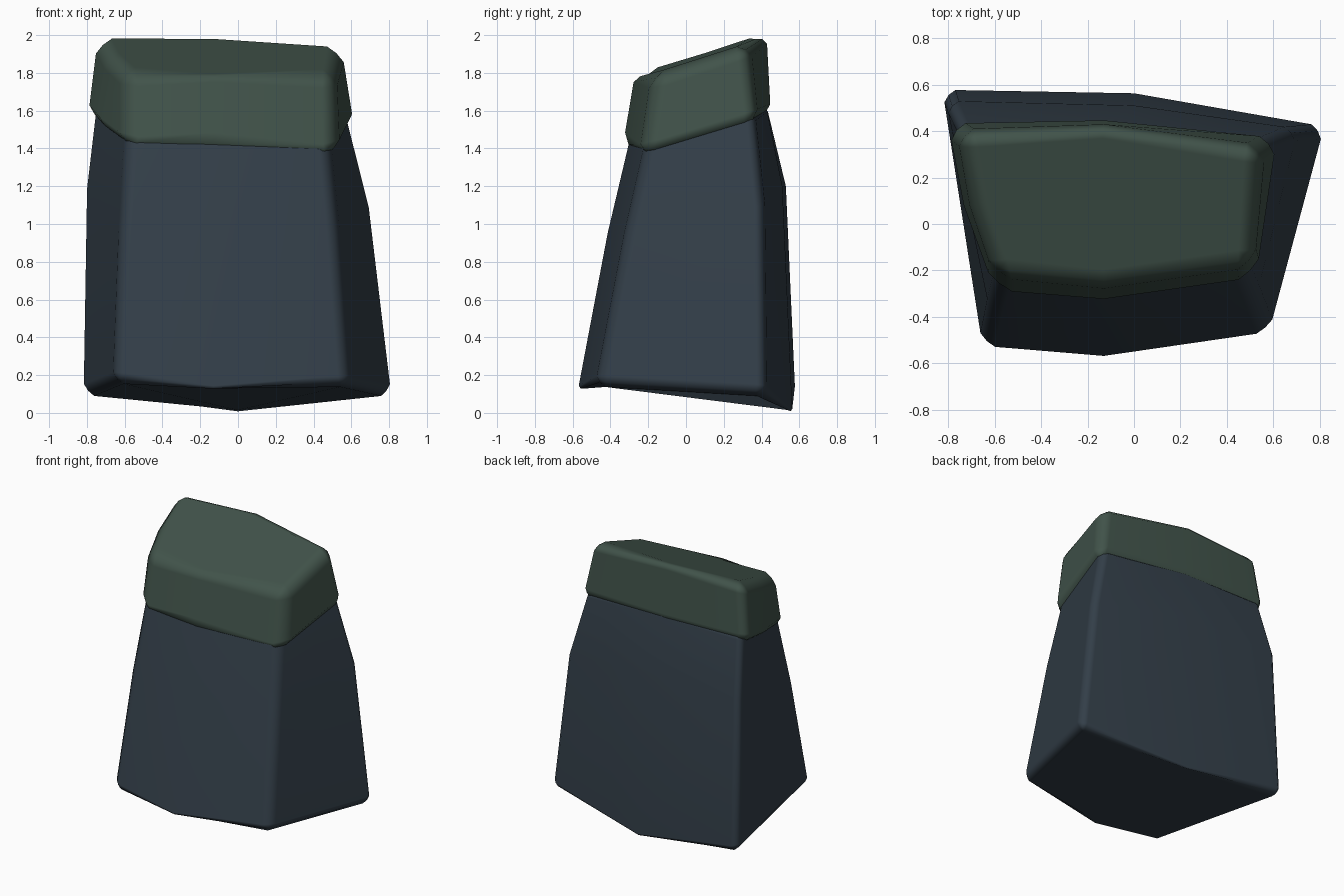
import bpy, bmesh

if "Cube" in bpy.data.objects:
    bpy.data.objects.remove(bpy.data.objects["Cube"])


def material(name, rgb):
    m = bpy.data.materials.new(name)
    m.diffuse_color = (*rgb, 1)
    m.use_nodes = True
    m.node_tree.nodes["Principled BSDF"].inputs["Base Color"].default_value = m.diffuse_color
    return m


def loft(name, rings, mat, bevel):
    """Closed solid through rings of points, with softened edges."""
    bm = bmesh.new()
    rows = [[bm.verts.new(p) for p in r] for r in rings]
    n = len(rows[0])
    for a, b in zip(rows, rows[1:]):
        for i in range(n):
            j = (i + 1) % n
            bm.faces.new((a[i], a[j], b[j], b[i]))
    bm.faces.new(rows[0][::-1])
    bm.faces.new(rows[-1])
    bmesh.ops.recalc_face_normals(bm, faces=bm.faces)
    me = bpy.data.meshes.new(name)
    bm.to_mesh(me)
    bm.free()
    ob = bpy.data.objects.new(name, me)
    bpy.context.collection.objects.link(ob)
    me.materials.append(mat)
    me.polygons.foreach_set("use_smooth", [True] * len(me.polygons))
    mod = ob.modifiers.new("soft_edges", "BEVEL")
    mod.width = bevel
    mod.segments = 2
    mod.profile = 0.35
    mod.limit_method = "ANGLE"
    mod.angle_limit = 0.5
    mod.harden_normals = True
    return ob


stone = material("slate stone", (0.033, 0.049, 0.066))
moss = material("dark moss", (0.053, 0.087, 0.069))

# Stone block: rings run front-left, front-middle, front-right, back-right, back-middle, back-left
loft("rock_body", [
    [(-.655, -.535, .165), (-.13, -.578, .09), (.585, -.475, .145),
     (.825, .42, .095), (0, .565, -.035), (-.825, .58, .095)],
    [(-.62, -.38, .95), (-.13, -.415, .95), (.525, -.32, .95),
     (.705, .41, 1.1), (0, .51, 1.2), (-.81, .53, 1.2)],
    [(-.585, -.25, 1.5), (-.13, -.285, 1.5), (.475, -.195, 1.5),
     (.575, .36, 1.6), (-.1, .42, 1.65), (-.76, .42, 1.65)],
], stone, .055)

# Moss cap: same order, with one extra point on the left side
loft("moss_cap", [
    [(-.60, -.30, 1.385), (-.13, -.335, 1.41), (.525, -.24, 1.34),
     (.63, .38, 1.53), (-.13, .45, 1.56), (-.81, .44, 1.57), (-.74, .08, 1.49)],
    [(-.60, -.215, 1.80), (-.13, -.265, 1.825), (.52, -.175, 1.79),
     (.55, .33, 1.955), (.28, .385, 2.0), (-.48, .42, 2.02), (-.75, .40, 1.985), (-.71, .08, 1.91)][:4]
    + [(-.13, .425, 2.03), (-.755, .40, 2.0), (-.70, .08, 1.90)],
], moss, .075)
